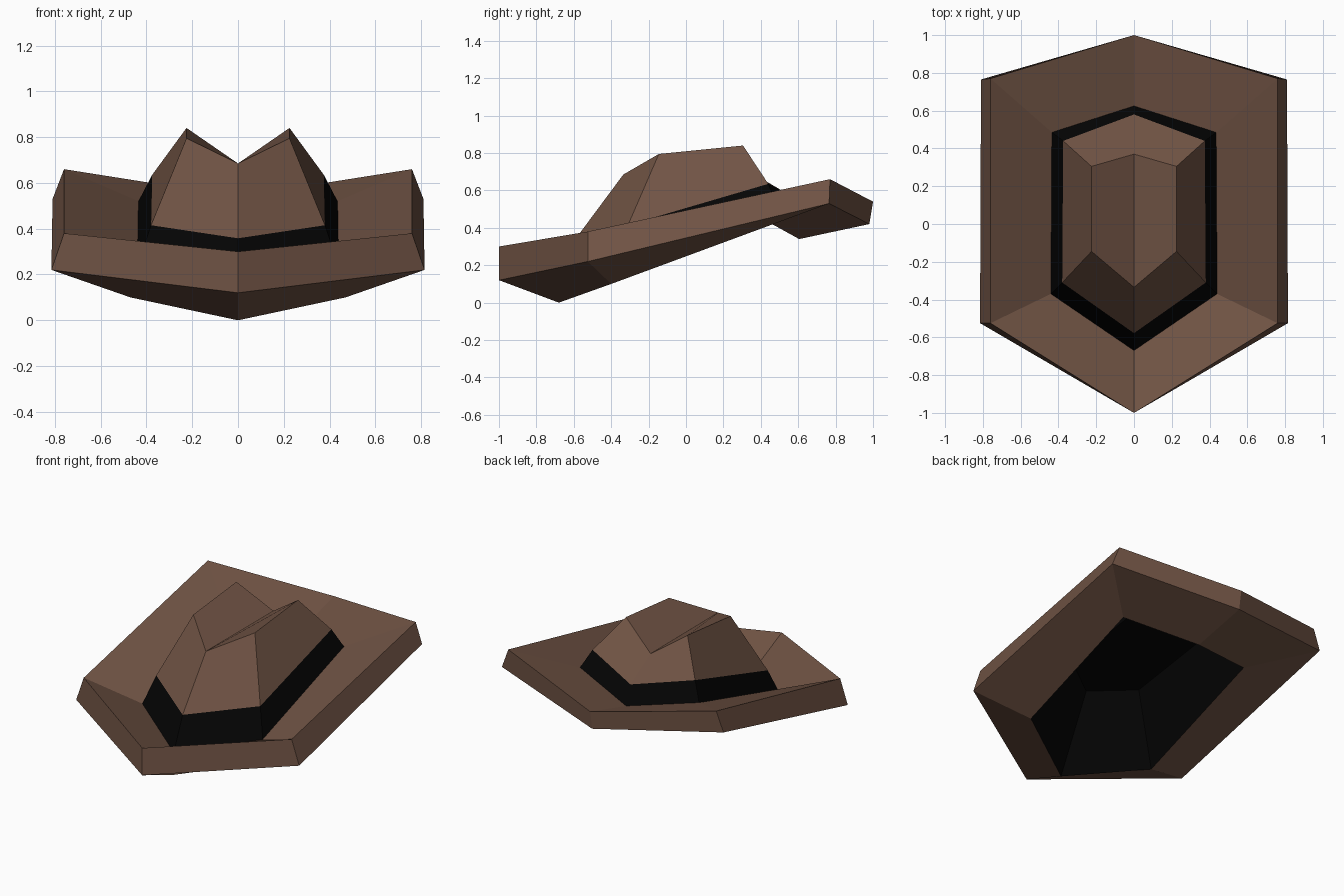
import bpy

if "Cube" in bpy.data.objects:
    bpy.data.objects.remove(bpy.data.objects["Cube"])


def material(name, rgb):
    m = bpy.data.materials.new(name)
    m.diffuse_color = (*rgb, 1)
    m.use_nodes = True
    m.node_tree.nodes["Principled BSDF"].inputs["Base Color"].default_value = m.diffuse_color
    return m


BROWN = material("brown felt", (0.162, 0.087, 0.058))
BLACK = material("black cloth", (0.0015, 0.0015, 0.0015))


def hexagon(front, front_corner, back_corner, back):
    """Six-point ring, counter-clockwise from above, mirrored in x.
    front/back are (y, z), the corners are (x, y, z)."""
    mirror = lambda p: (-p[0], p[1], p[2])
    return [(0, *front), front_corner, back_corner,
            (0, *back), mirror(back_corner), mirror(front_corner)]


def loft(name, rings, mat, cap=None):
    """Skin the rings in order; cap 'first' or 'last' with two halves folded along x = 0."""
    verts = [p for r in rings for p in r]
    faces = []
    for k in range(len(rings) - 1):
        for i in range(6):
            a, b = 6 * k + i, 6 * k + (i + 1) % 6
            # the starting corner keeps the folds of bent quads symmetrical
            faces.append((b, b + 6, a + 6, a) if i in (0, 3, 4) else (a, b, b + 6, a + 6))
    for half in ((0, 1, 2, 3), (0, 3, 4, 5)):
        if cap == 'last':
            faces.append([6 * (len(rings) - 1) + i for i in half])
        elif cap == 'first':
            faces.append(half[::-1])
    mesh = bpy.data.meshes.new(name)
    mesh.from_pydata(verts, [], faces)
    mesh.materials.append(mat)
    obj = bpy.data.objects.new(name, mesh)
    bpy.context.collection.objects.link(obj)
    return obj


# Shared rings, from the lining ceiling out round the brim and up the crown
ceiling = hexagon((-0.445, 0.485), (0.26, -0.265, 0.51), (0.26, 0.33, 0.60), (0.42, 0.56))
opening = hexagon((-0.68, 0.0), (0.47, -0.40, 0.10), (0.47, 0.46, 0.42), (0.605, 0.34))
rim_low = hexagon((-1.0, 0.12), (0.815, -0.525, 0.22), (0.81, 0.765, 0.53), (0.98, 0.42))
rim_top = hexagon((-1.0, 0.30), (0.76, -0.525, 0.38), (0.76, 0.77, 0.66), (1.0, 0.54))
band_low = hexagon((-0.67, 0.145), (0.44, -0.37, 0.235), (0.435, 0.485, 0.52), (0.625, 0.435))
band_top = hexagon((-0.578, 0.358), (0.38, -0.31, 0.415), (0.375, 0.44, 0.635), (0.58, 0.56))
crown_top = hexagon((-0.335, 0.685), (0.225, -0.145, 0.795), (0.225, 0.305, 0.84), (0.37, 0.683))

# Tilted brim: underside, rim and upper surface
loft("brim", [opening, rim_low, rim_top, band_low], BROWN)
# Dark band round the foot of the crown
loft("hat_band", [band_low, band_top], BLACK)
# Creased crown
loft("crown", [band_top, crown_top], BROWN, cap='last')
# Dark hollow seen from below
loft("lining", [ceiling, opening], BLACK, cap='first')
